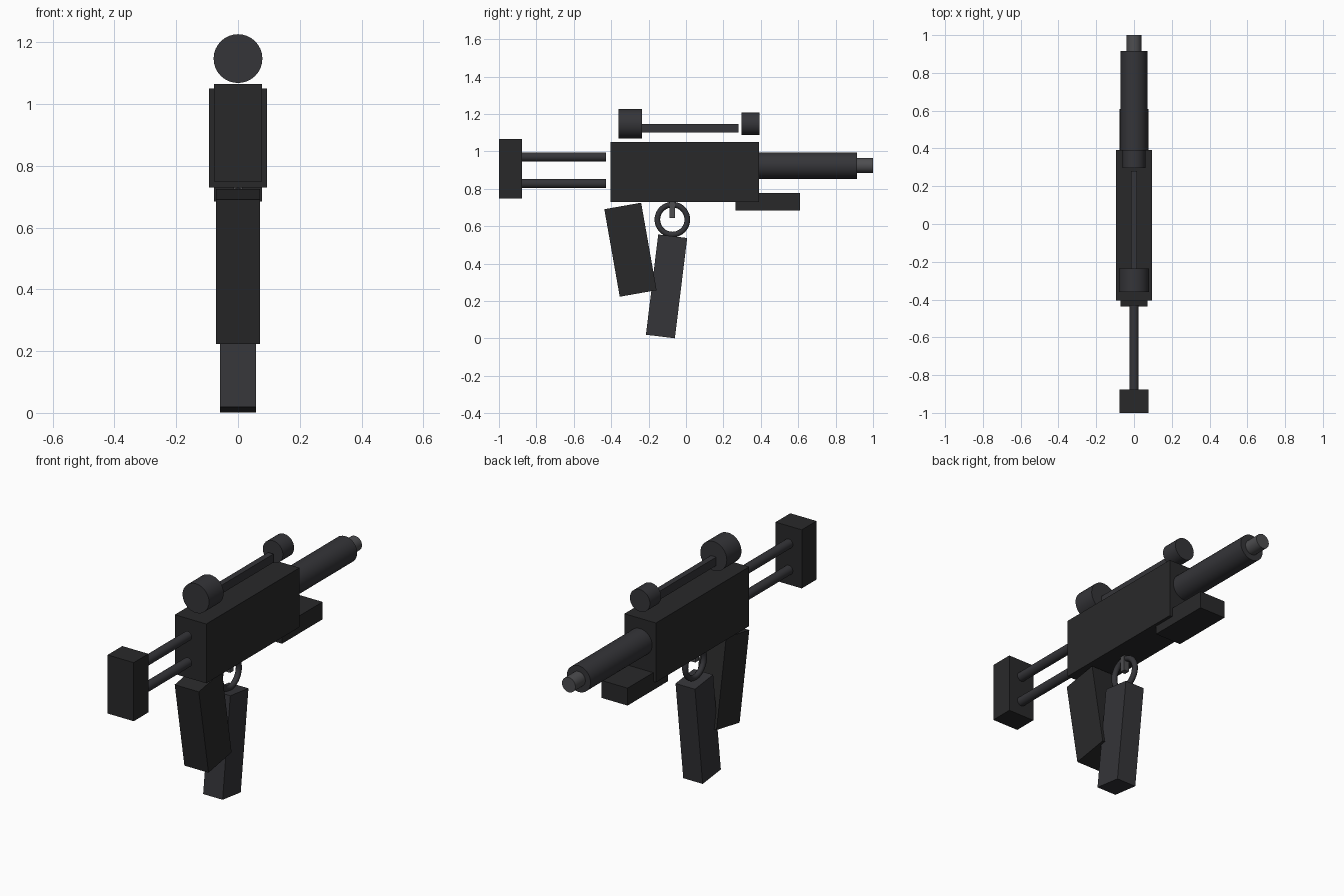
import bpy, math

if "Cube" in bpy.data.objects:
    bpy.data.objects.remove(bpy.data.objects["Cube"])


def material(name, rgb):
    m = bpy.data.materials.new(name)
    m.diffuse_color = (*rgb, 1)
    m.use_nodes = True
    m.node_tree.nodes["Principled BSDF"].inputs["Base Color"].default_value = m.diffuse_color
    return m


DARK = material("dark_polymer", (0.022, 0.022, 0.023))
STEEL = material("dark_steel", (0.035, 0.035, 0.04))
LIGHT = material("bare_steel", (0.075, 0.075, 0.08))


def finish(name, mat):
    ob = bpy.context.object
    ob.name = name
    ob.data.materials.append(mat)
    return ob


def box(name, mat, half_x, y, z, size_y, size_z, tilt=0):
    bpy.ops.mesh.primitive_cube_add(size=1)
    ob = finish(name, mat)
    ob.scale = (half_x * 2, size_y, size_z)
    bpy.ops.object.transform_apply(location=False, rotation=False, scale=True)
    ob.location = (0, y, z)
    ob.rotation_euler.x = math.radians(tilt)
    return ob


def tube(name, mat, r, y0, y1, z):
    bpy.ops.mesh.primitive_cylinder_add(
        vertices=32, radius=r, depth=y1 - y0,
        location=(0, (y0 + y1) / 2, z), rotation=(math.pi / 2, 0, 0))
    ob = finish(name, mat)
    bpy.ops.object.shade_smooth_by_angle(angle=math.radians(30))
    return ob


# Main body and forward handguard
box("receiver", DARK, 0.094, -0.007, 0.89, 0.795, 0.32)
box("handguard", DARK, 0.078, 0.437, 0.731, 0.345, 0.094)

# Barrel
tube("barrel", STEEL, 0.071, 0.36, 0.915, 0.924)
tube("muzzle", LIGHT, 0.04, 0.90, 1.0, 0.924)

# Stock: two rods and a shoulder pad
box("shoulder_pad", DARK, 0.078, -0.938, 0.907, 0.125, 0.316)
for label, z in (("upper", 0.97), ("lower", 0.828)):
    tube(label + "_stock_rod", STEEL, 0.025, -0.89, -0.428, z)

# Sights joined by a thin rail
tube("rear_sight", STEEL, 0.079, -0.36, -0.235, 1.147)
tube("front_sight", STEEL, 0.06, 0.297, 0.393, 1.147)
box("sight_rail", STEEL, 0.016, -0.008, 1.123, 0.575, 0.046)

# Grip and magazine
box("grip", DARK, 0.072, -0.297, 0.474, 0.2, 0.475, 10)
box("magazine", STEEL, 0.058, -0.104, 0.278, 0.156, 0.54, -7)

# Trigger and its round guard
bpy.ops.mesh.primitive_torus_add(
    major_radius=0.08, minor_radius=0.015, major_segments=48, minor_segments=12,
    location=(0, -0.073, 0.635), rotation=(0, math.pi / 2, 0))
finish("trigger_guard", STEEL)
bpy.ops.object.shade_smooth_by_angle(angle=math.radians(35))
box("trigger", LIGHT, 0.015, -0.073, 0.687, 0.03, 0.085)
